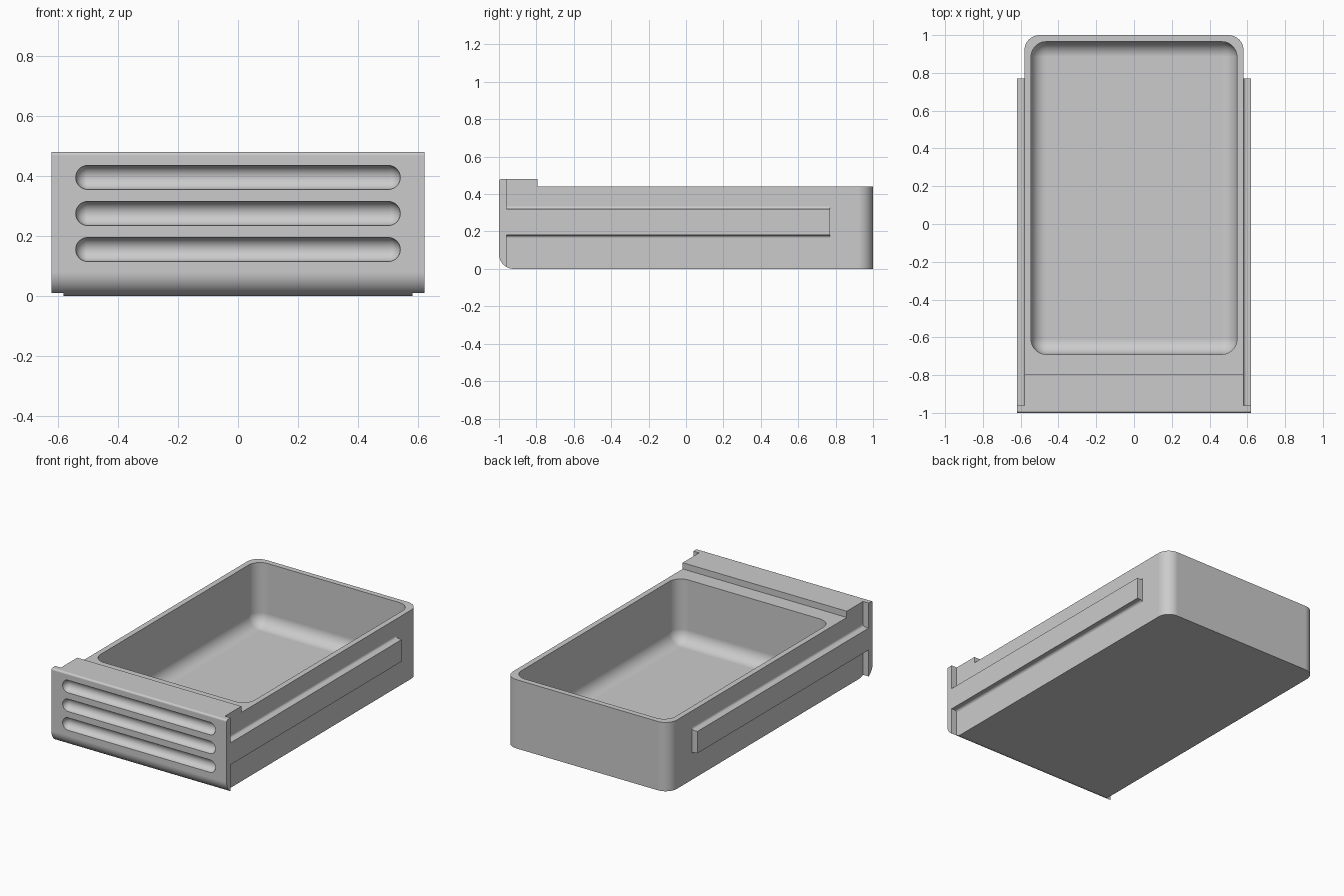
import bpy, bmesh
from math import sin, cos, radians
from mathutils import Matrix, Vector

old = bpy.data.objects.get("Cube")
if old:
    bpy.data.objects.remove(old, do_unlink=True)

grey = bpy.data.materials.new("light_grey")
grey.use_nodes = True
grey.diffuse_color = (0.6, 0.6, 0.6, 1)
grey.node_tree.nodes["Principled BSDF"].inputs["Base Color"].default_value = (0.6, 0.6, 0.6, 1)


def add_object(name, bm):
    bmesh.ops.recalc_face_normals(bm, faces=bm.faces)
    mesh = bpy.data.meshes.new(name)
    bm.to_mesh(mesh)
    bm.free()
    mesh.materials.append(grey)
    obj = bpy.data.objects.new(name, mesh)
    bpy.context.collection.objects.link(obj)
    return obj


def arc(cx, cy, r, start, end, steps):
    angles = [radians(start + (end - start) * i / steps) for i in range(steps + 1)]
    return [(cx + r * cos(a), cy + r * sin(a)) for a in angles]


def extrude(points, direction):
    """Solid prism from a closed loop of points."""
    bm = bmesh.new()
    face = bm.faces.new([bm.verts.new(p) for p in points])
    grown = bmesh.ops.extrude_face_region(bm, geom=[face], use_keep_orig=True)
    moved = [g for g in grown["geom"] if isinstance(g, bmesh.types.BMVert)]
    bmesh.ops.translate(bm, verts=moved, vec=Vector(direction))
    return bm


def side_profile(points, half_width):
    return extrude([(-half_width, y, z) for y, z in points], (2 * half_width, 0, 0))


def round_edges(bm, rule, radius):
    edges = [e for e in bm.edges if rule(*(v.co for v in e.verts))]
    bmesh.ops.bevel(bm, geom=edges, offset=radius, segments=12, profile=0.5,
                    affect='EDGES', clamp_overlap=False)


def activate(obj):
    bpy.ops.object.select_all(action='DESELECT')
    obj.select_set(True)
    bpy.context.view_layer.objects.active = obj


def combine(target, other, operation):
    other.hide_render = True
    mod = target.modifiers.new(operation.title(), 'BOOLEAN')
    mod.operation, mod.solver, mod.object = operation, 'EXACT', other
    activate(target)
    bpy.ops.object.modifier_apply(modifier=mod.name)
    bpy.data.objects.remove(other, do_unlink=True)


# Tray block with a raised step behind the front panel
R = 0.08
block = side_profile(arc(-0.92, R, R, 240, 270, 4)
                     + [(1, 0), (1, 0.44), (-0.795, 0.44), (-0.795, 0.48), (-0.96, 0.48)], 0.58)
round_edges(block, lambda a, b: min(a.y, b.y) > 0.99 and abs(a.z - b.z) > 0.1, R)
drawer = add_object("drawer", block)

# Wider front panel, rounded along its bottom and top edges
panel = side_profile(arc(-0.988, 0.468, 0.012, 90, 180, 5)
                     + arc(-0.92, R, R, 180, 240, 8) + [(-0.96, 0.48)], 0.62)
combine(drawer, add_object("front_panel", panel), 'UNION')

# Side rails, with small fillets where they meet the walls
f = 0.016
half = ([(0.57, 0.32 + f)] + arc(0.58 + f, 0.32 + f, f, 180, 270, 6) + [(0.62, 0.32)])
section = half + [(x, 0.5 - z) for x, z in reversed(half)]
for name, side in (("left_rail", 1), ("right_rail", -1)):
    rail = extrude([(side * x, -0.965, z) for x, z in section], (0, 1.735, 0))
    combine(drawer, add_object(name, rail), 'UNION')

# Open compartment with rounded corners and floor
cavity = bmesh.new()
bmesh.ops.create_cube(cavity, size=1, matrix=Matrix.Translation((0, 0.1375, 0.34))
                      @ Matrix.Diagonal((1.09, 1.655, 0.6, 1)))
round_edges(cavity, lambda a, b: min(a.z, b.z) < 0.1, R)
combine(drawer, add_object("cavity_cutter", cavity), 'DIFFERENCE')

# Three long scooped grip slots in the front
for z in (0.155, 0.275, 0.395):
    slot = bmesh.new()
    bmesh.ops.create_uvsphere(slot, u_segments=32, v_segments=17, radius=0.0402,
                              matrix=Matrix.Rotation(radians(90), 4, 'Y'))
    for v in slot.verts:
        v.co += Vector((0.5 if v.co.x > 0 else -0.5, -1.001, z))
    combine(drawer, add_object("slot_cutter", slot), 'DIFFERENCE')

# Smooth curved surfaces while keeping the flat ones flat
activate(drawer)
bpy.ops.object.shade_smooth_by_angle(angle=radians(30))
normals = drawer.modifiers.new("Flat faces", 'WEIGHTED_NORMAL')
normals.keep_sharp = True
normals.weight = 100
